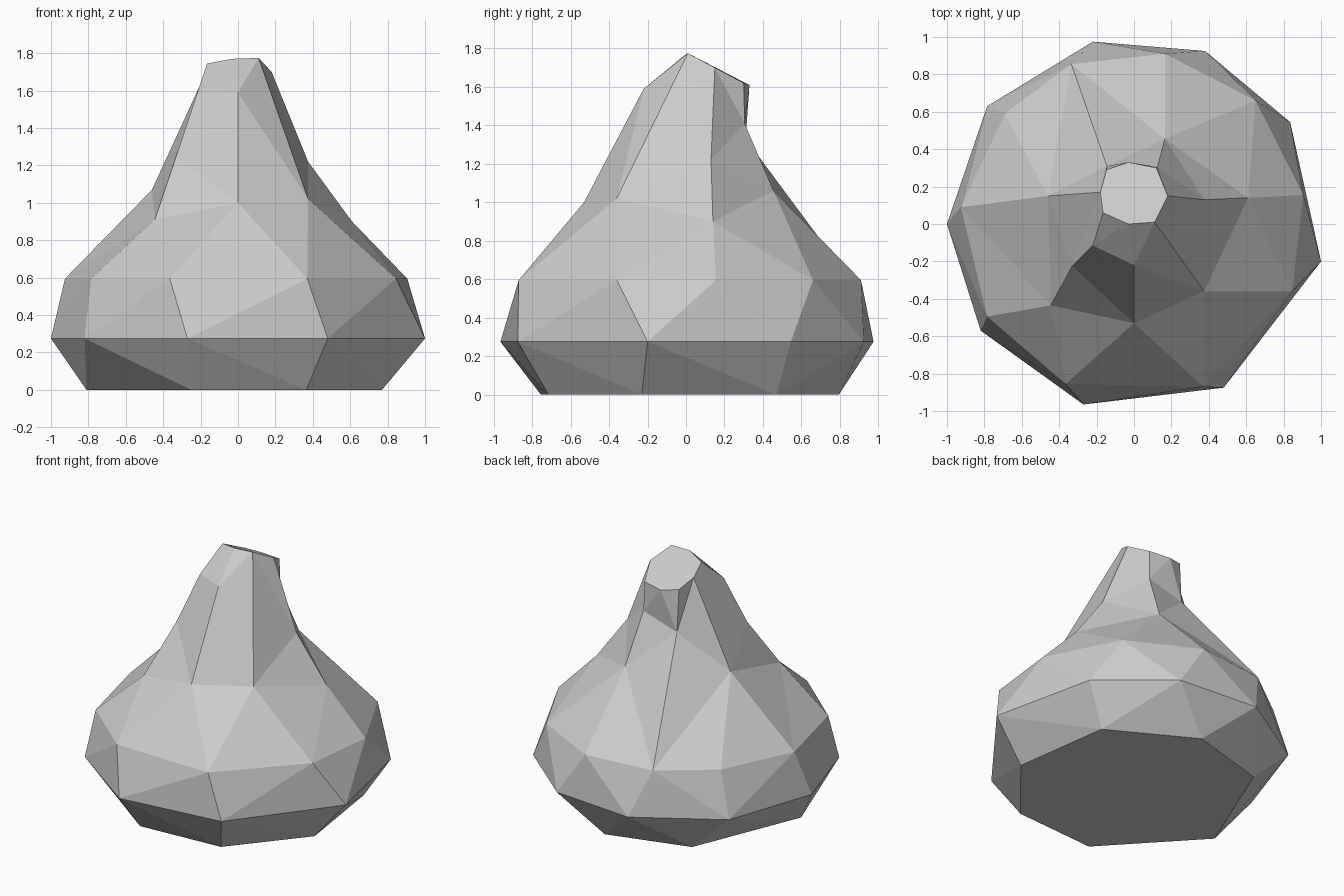
import bpy
import bmesh
from mathutils import Vector

cube = bpy.data.objects.get("Cube")
if cube:
    bpy.data.objects.remove(cube, do_unlink=True)

bm = bmesh.new()


def level(points, z):
    """Ring of vertices at one height."""
    return [bm.verts.new((x, y, z)) for x, y in points]


def point(x, y, z):
    return bm.verts.new((x, y, z))


def face(*verts):
    """Face that ignores collapsed corners."""
    unique = list(dict.fromkeys(verts))
    if len(unique) > 2:
        bm.faces.new(unique)


def dist(a, b):
    return (a.co - b.co).length


def strip(low, high):
    """Facet the band between rings of different size, shortest edge first."""
    i = j = 0
    while i < len(low) or j < len(high):
        a, b = low[i % len(low)], high[j % len(high)]
        a2, b2 = low[(i + 1) % len(low)], high[(j + 1) % len(high)]
        if j == len(high) or (i < len(low) and dist(a2, b) < dist(a, b2)):
            face(a, a2, b)
            i += 1
        else:
            face(a, b2, b)
            j += 1


def lockstep(low, high):
    """Facet the band between rings of equal size, corner to corner."""
    for k in range(len(low)):
        a, b = low[k - 1], low[k]
        c, d = high[k], high[k - 1]
        if dist(a, c) < dist(b, d):
            face(a, b, c)
            face(a, c, d)
        else:
            face(a, b, d)
            face(b, c, d)


# Foot, belly and shoulder rings
foot = level([(-.81, -.15), (-.25, -.755), (.365, -.715), (.77, -.23),
              (.67, .47), (.09, .795), (-.49, .63)], 0)
belly = level([(-1, 0), (-.82, -.57), (-.27, -.965), (.48, -.875), (1, -.2),
               (.835, .545), (.38, .925), (-.22, .975), (-.785, .63)], .275)
shoulder = level([(-.925, .09), (-.785, -.495), (-.365, -.855), (.37, -.87),
                  (.845, -.36), (.905, .155), (.65, .66), (.165, .91),
                  (-.335, .855), (-.69, .59)], .595)

# Uneven slope points where the body narrows
side = point(-.46, .15, 1.07)
front_side = point(-.445, -.435, .91)
front = point(0, -.53, 1)
front_left = point(.375, -.36, 1.02)
left = point(.61, .14, .9)
back_left = point(.165, .455, 1.06)
back = point(-.145, .31, 1.33)
slope = [side, front_side, front, front_left, left, back_left, back]

# Neck points
neck = [side, point(-.33, -.225, 1.25), point(-.22, -.115, 1.58),
        point(0, -.22, 1.59), front_left, point(.375, .13, 1.22),
        point(.125, .305, 1.41), back, back]

# Slanted cut at the top of the neck
tip = [point(-.18, .17, 1.68), point(-.165, .06, 1.745), point(-.03, 0, 1.77),
       point(.11, .01, 1.775), point(.18, .15, 1.7), point(.12, .3, 1.62),
       point(-.03, .33, 1.61), point(-.147, .29, 1.63)]

face(*foot)
strip(foot, belly)
strip(belly, shoulder)
strip(shoulder, slope)
strip(slope, neck[:-1])
lockstep(neck, tip[:2] + tip[1:])
face(*tip)

bmesh.ops.recalc_face_normals(bm, faces=bm.faces)
mesh = bpy.data.meshes.new("gourd_body")
bm.to_mesh(mesh)
bm.free()
body = bpy.data.objects.new("gourd_body", mesh)
bpy.context.collection.objects.link(body)

# Plain grey finish
grey = bpy.data.materials.new("light_grey")
grey.use_nodes = True
colour = (.6, .6, .6, 1)
grey.diffuse_color = colour
grey.node_tree.nodes["Principled BSDF"].inputs["Base Color"].default_value = colour
mesh.materials.append(grey)
